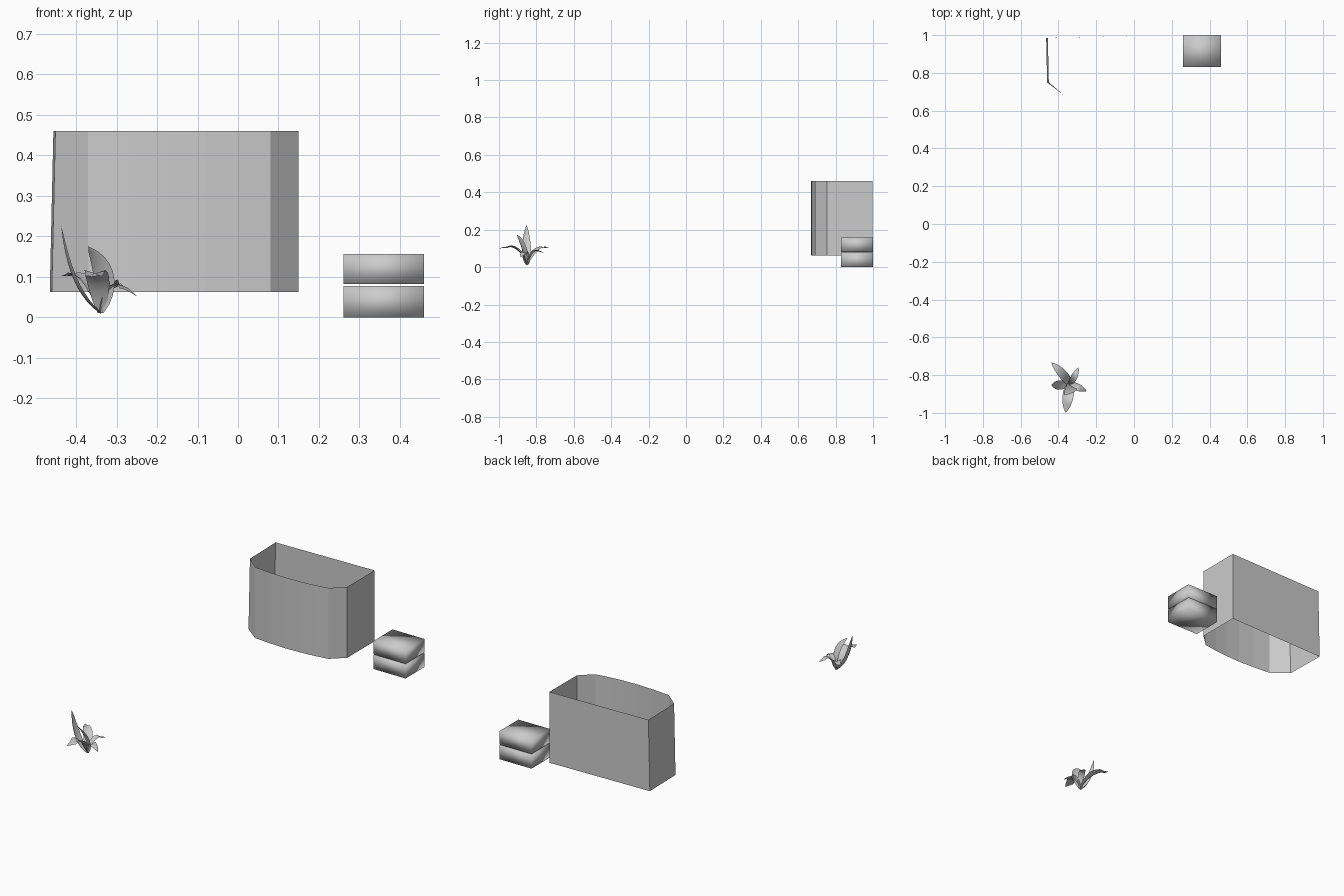
import bpy, bmesh
from mathutils import Vector

if "Cube" in bpy.data.objects:
    bpy.data.objects.remove(bpy.data.objects["Cube"])


def make(name, verts, faces, smooth=True):
    mesh = bpy.data.meshes.new(name)
    mesh.from_pydata(verts, [], faces)
    bm = bmesh.new()
    bm.from_mesh(mesh)
    bmesh.ops.recalc_face_normals(bm, faces=bm.faces)
    for f in bm.faces:
        f.smooth = smooth
    bm.to_mesh(mesh)
    bm.free()
    ob = bpy.data.objects.new(name, mesh)
    bpy.context.collection.objects.link(ob)
    return ob


# Thin-walled enclosure, open above and below, with a gently bowed front
outline = [(-0.46, 0.985), (0.15, 0.998), (0.15, 0.755), (0.08, 0.69),
           (0.0, 0.678), (-0.08, 0.671), (-0.17, 0.668), (-0.27, 0.672),
           (-0.37, 0.681), (-0.455, 0.75)]
n = len(outline)
bottom = [(x - (0.005 if x < -0.4 else 0), y, 0.062) for x, y in outline]
top = [(x + (0.004 if x < -0.4 else 0), y, 0.46) for x, y in outline]
make("wall_enclosure", bottom + top,
     [(i, (i + 1) % n, n + (i + 1) % n, n + i) for i in range(n)], smooth=False)

# Two stacked softly shaded blocks
for name, z0, z1 in (("lower_block", 0.0, 0.077), ("upper_block", 0.082, 0.157)):
    verts = [(x, y, z) for z in (z0, z1)
             for x, y in ((0.26, 0.83), (0.46, 0.83), (0.46, 1.0), (0.26, 1.0))]
    make(name, verts, [(3, 2, 1, 0), (4, 5, 6, 7)] +
         [(i, (i + 1) % 4, 4 + (i + 1) % 4, 4 + i) for i in range(4)])

ROOT = Vector((-0.34, -0.85, 0.01))


# Curved leaf: quadratic spine with a folded three-point cross-section
def leaf(name, control, tip, width, steps=9):
    c, t = Vector(control), Vector(tip)
    out = Vector((t.x - ROOT.x, t.y - ROOT.y, 0)).normalized()
    side = Vector((-out.y, out.x, 0))
    verts, faces = [], []
    for i in range(steps + 1):
        u = i / steps
        p = ROOT * (1 - u) ** 2 + c * 2 * u * (1 - u) + t * u * u
        tangent = ((c - ROOT) * (1 - u) + (t - c) * u).normalized()
        normal = side.cross(tangent)
        if normal.dot(out) > 0:
            normal = -normal
        w = width / 2 * (0.22 * (1 - u) + 2.25 * u ** 0.8 * (1 - u) ** 0.75)
        w = min(w, width / 2)
        lift = normal * w * 0.35
        verts += [p - side * w + lift, p, p + side * w + lift]
    for i in range(steps):
        a = 3 * i
        faces += [(a, a + 1, a + 4, a + 3), (a + 1, a + 2, a + 5, a + 4)]
    make(name, verts, faces)


# Plant leaves
leaf("tall_leaf", (-0.42, -0.855, 0.06), (-0.437, -0.853, 0.227), 0.055)
leaf("upright_leaf", (-0.318, -0.872, 0.11), (-0.37, -0.905, 0.175), 0.065)
leaf("front_leaf", (-0.348, -0.90, 0.14), (-0.362, -1.0, 0.10), 0.066)
leaf("back_left_leaf", (-0.365, -0.80, 0.12), (-0.437, -0.733, 0.104), 0.055)
leaf("back_right_leaf", (-0.32, -0.82, 0.12), (-0.293, -0.758, 0.075), 0.04)
leaf("right_leaf", (-0.305, -0.86, 0.12), (-0.25, -0.885, 0.052), 0.045)
